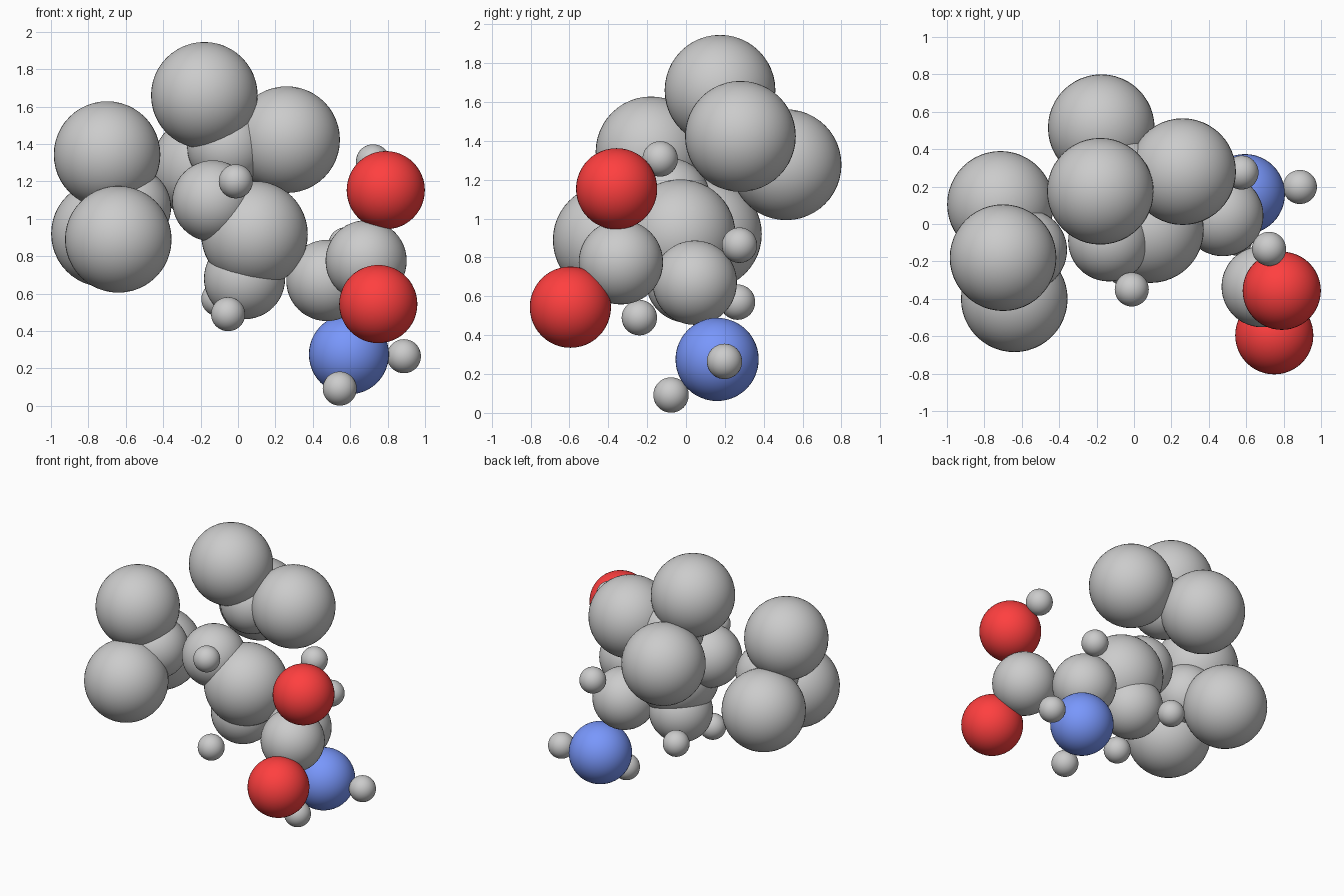
import bpy


def material(name, rgb):
    m = bpy.data.materials.new(name)
    m.diffuse_color = (*rgb, 1)
    return m


RED = material("red", (1.0, 0.05, 0.05))
BLUE = material("blue", (0.19, 0.31, 0.97))


def atom(name, radius, centre, mat=None):
    bpy.ops.mesh.primitive_uv_sphere_add(segments=48, ring_count=24,
                                         radius=radius, location=centre)
    ob = bpy.context.object
    ob.name = name
    bpy.ops.object.shade_smooth()
    if mat:
        ob.data.materials.append(mat)


def group(name, radius, centres, mat=None):
    for i, c in enumerate(centres, 1):
        atom(f"{name}_{i}", radius, c, mat)


# carbon chain
atom("acid_carbon", 0.217, (0.685, -0.335, 0.775))
atom("alpha_carbon", 0.217, (0.475, 0.045, 0.67))
atom("beta_carbon", 0.217, (0.035, 0.01, 0.68))
atom("branch_carbon", 0.217, (-0.135, -0.09, 1.095))
atom("left_end_carbon", 0.217, (-0.575, -0.14, 1.06))
atom("top_end_carbon", 0.217, (-0.055, 0.245, 1.385))

# oxygen and nitrogen
group("oxygen", 0.209, [(0.79, -0.357, 1.153), (0.75, -0.595, 0.544)], RED)
atom("nitrogen", 0.214, (0.593, 0.16, 0.275), BLUE)

# large spheres: left cluster, top cluster, middle
group("left_large_sphere", 0.285,
      [(-0.70, -0.18, 1.343), (-0.64, -0.40, 0.89), (-0.714, 0.105, 0.92)])
group("top_large_sphere", 0.285,
      [(-0.18, 0.175, 1.66), (0.26, 0.28, 1.423), (-0.175, 0.515, 1.277)])
atom("middle_large_sphere", 0.285, (0.088, -0.03, 0.917))

# small hydrogens
group("hydrogen", 0.091, [
    (-0.012, -0.35, 1.2),      # on branch carbon
    (-0.053, -0.24, 0.49),     # on beta carbon
    (-0.105, 0.265, 0.57),
    (0.575, 0.275, 0.863),     # on alpha carbon
    (0.722, -0.133, 1.307),    # on upper oxygen
    (0.887, 0.198, 0.265),     # on nitrogen
    (0.544, -0.077, 0.092),
])
